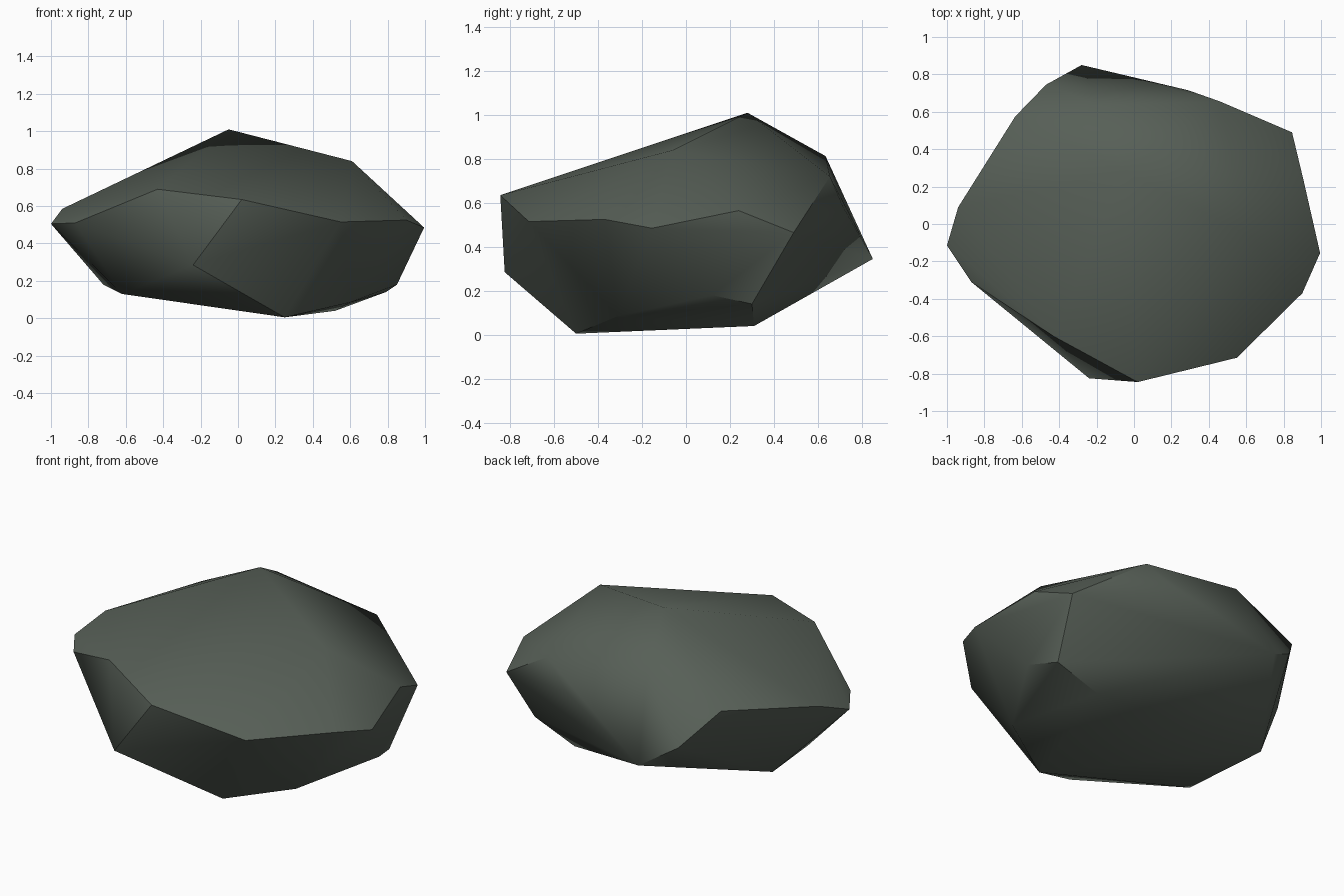
import bpy, bmesh, math

if "Cube" in bpy.data.objects:
    bpy.data.objects.remove(bpy.data.objects["Cube"])

# Corner points of the boulder, grouped by level
base = [(0.25, -0.50, 0.005), (0.52, 0.31, 0.04), (0.60, -0.31, 0.085),
        (-0.62, -0.27, 0.13), (-0.72, 0.21, 0.18), (0.79, 0.30, 0.14), (0.85, 0.12, 0.18)]
waist = [(-0.24, -0.825, 0.285), (0.02, -0.845, 0.635), (0.55, -0.715, 0.515),
         (0.90, -0.37, 0.525), (0.995, -0.155, 0.485), (0.905, 0.24, 0.565),
         (0.845, 0.49, 0.465), (0.29, 0.715, 0.58), (-0.28, 0.85, 0.345),
         (-0.47, 0.745, 0.46), (-0.635, 0.575, 0.66), (-0.94, 0.09, 0.585),
         (-1.0, -0.115, 0.505), (-0.87, -0.31, 0.51)]
crown = [(-0.43, -0.60, 0.69), (0.61, -0.06, 0.84), (0.46, 0.655, 0.72),
         (-0.19, 0.635, 0.813), (-0.05, 0.28, 1.01)]

# Wrap the points in a faceted skin
bm = bmesh.new()
for p in base + waist + crown:
    bm.verts.new(p)
bmesh.ops.convex_hull(bm, input=bm.verts[:])
loose = [v for v in bm.verts if not v.link_faces]
bmesh.ops.delete(bm, geom=loose, context='VERTS')
# Merge triangles that lie in nearly the same plane
bmesh.ops.dissolve_limit(bm, angle_limit=math.radians(3), verts=bm.verts[:], edges=bm.edges[:])
bmesh.ops.recalc_face_normals(bm, faces=bm.faces[:])

mesh = bpy.data.meshes.new("boulder")
bm.to_mesh(mesh)
bm.free()
boulder = bpy.data.objects.new("boulder", mesh)
bpy.context.collection.objects.link(boulder)

# Dark grey-green stone
stone = bpy.data.materials.new("dark_stone")
stone.diffuse_color = (0.095, 0.115, 0.095, 1)
stone.use_nodes = True
stone.node_tree.nodes["Principled BSDF"].inputs["Base Color"].default_value = stone.diffuse_color
mesh.materials.append(stone)

# Soft shading with the strongest ridges kept crisp
bpy.context.view_layer.objects.active = boulder
boulder.select_set(True)
bpy.ops.object.shade_smooth_by_angle(angle=math.radians(42))
